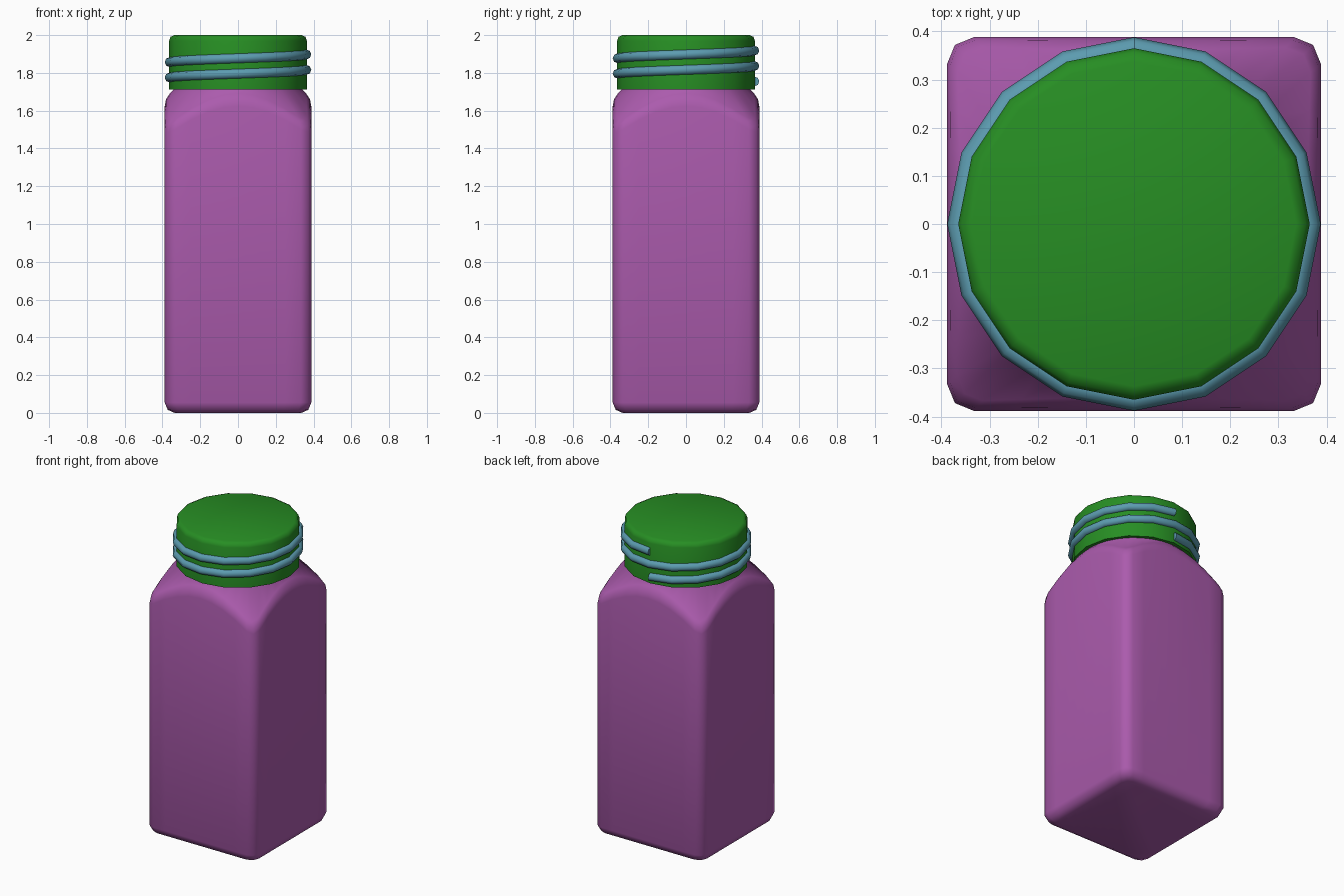
import bpy, bmesh
from math import cos, sin, pi, radians, hypot
from mathutils import Vector

if "Cube" in bpy.data.objects:
    bpy.data.objects.remove(bpy.data.objects["Cube"])

H = 0.388          # half width of the body
SIDES = 16         # sides of the cap and steps per thread turn


def loft(name, rings, color):
    """Skin a stack of equal-length closed rings and cap both ends."""
    bm = bmesh.new()
    rows = [[bm.verts.new(p) for p in r] for r in rings]
    n = len(rows[0])
    for a, b in zip(rows, rows[1:]):
        for i in range(n):
            j = (i + 1) % n
            bm.faces.new((a[i], a[j], b[j], b[i]))
    bm.faces.new(rows[0][::-1])
    bm.faces.new(rows[-1])
    bmesh.ops.recalc_face_normals(bm, faces=bm.faces)
    mesh = bpy.data.meshes.new(name)
    bm.to_mesh(mesh)
    bm.free()
    obj = bpy.data.objects.new(name, mesh)
    bpy.context.collection.objects.link(obj)
    mat = bpy.data.materials.new(name + "_color")
    mat.diffuse_color = (*color, 1)
    mat.use_nodes = True
    mat.node_tree.nodes["Principled BSDF"].inputs["Base Color"].default_value = mat.diffuse_color
    mesh.materials.append(mat)
    return obj


def smooth(obj, angle):
    bpy.ops.object.select_all(action='DESELECT')
    obj.select_set(True)
    bpy.context.view_layer.objects.active = obj
    bpy.ops.object.shade_smooth_by_angle(angle=radians(angle))


# Body outline: square with two-segment rounded corners
outline = []
side = [(H, t) for t in (-0.333, -0.25, -0.16, -0.08, 0, 0.08, 0.16, 0.25, 0.333)]
side.append((0.372, 0.372))
for k in range(4):
    c, s = round(cos(k * pi / 2)), round(sin(k * pi / 2))
    outline += [(x * c - y * s, x * s + y * c) for x, y in side]

NECK, NECK_Z = 0.337, 1.715


def scaled(half, z):
    return [(x * half / H, y * half / H, z) for x, y in outline]


def shoulder(inset, dz):
    """Ring where the conical shoulder meets the square sides."""
    ring = []
    for x, y in outline:
        r = hypot(x, y)
        f = (r - inset) / r
        ring.append((x * f, y * f, NECK_Z - (r - NECK) + dz))
    return ring


def circle(r, z):
    return [(x * r / hypot(x, y), y * r / hypot(x, y), z) for x, y in outline]


body = loft("bottle_body", [
    scaled(0.335, 0), scaled(0.372, 0.016), scaled(H, 0.055),
    shoulder(0, -0.04), shoulder(0.007, -0.003), shoulder(0.028, 0.028),
    circle(NECK, NECK_Z), circle(NECK, 1.75)], (0.41, 0.105, 0.42))
smooth(body, 50)

# Cap: 16-sided with a rounded top edge
cap = loft("cap", [
    [(r * cos(2 * pi * i / SIDES), r * sin(2 * pi * i / SIDES), z) for i in range(SIDES)]
    for r, z in ((0.365, 1.712), (0.365, 1.97), (0.357, 1.991), (0.337, 2.0))],
    (0.02, 0.27, 0.017))
smooth(cap, 50)

# Screw thread: two-turn helix with a round section, starting at the back
rings = []
for i in range(2 * SIDES + 1):
    a = pi / 2 + 2 * pi * i / SIDES
    z = 1.755 + 0.163 * i / (2 * SIDES)
    out = Vector((cos(a), sin(a), 0))
    rings.append([out * (0.362 + 0.026 * cos(b)) + Vector((0, 0, z + 0.026 * sin(b)))
                  for b in (2 * pi * k / 8 for k in range(8))])
thread = loft("screw_thread", rings, (0.107, 0.33, 0.434))
smooth(thread, 50)
